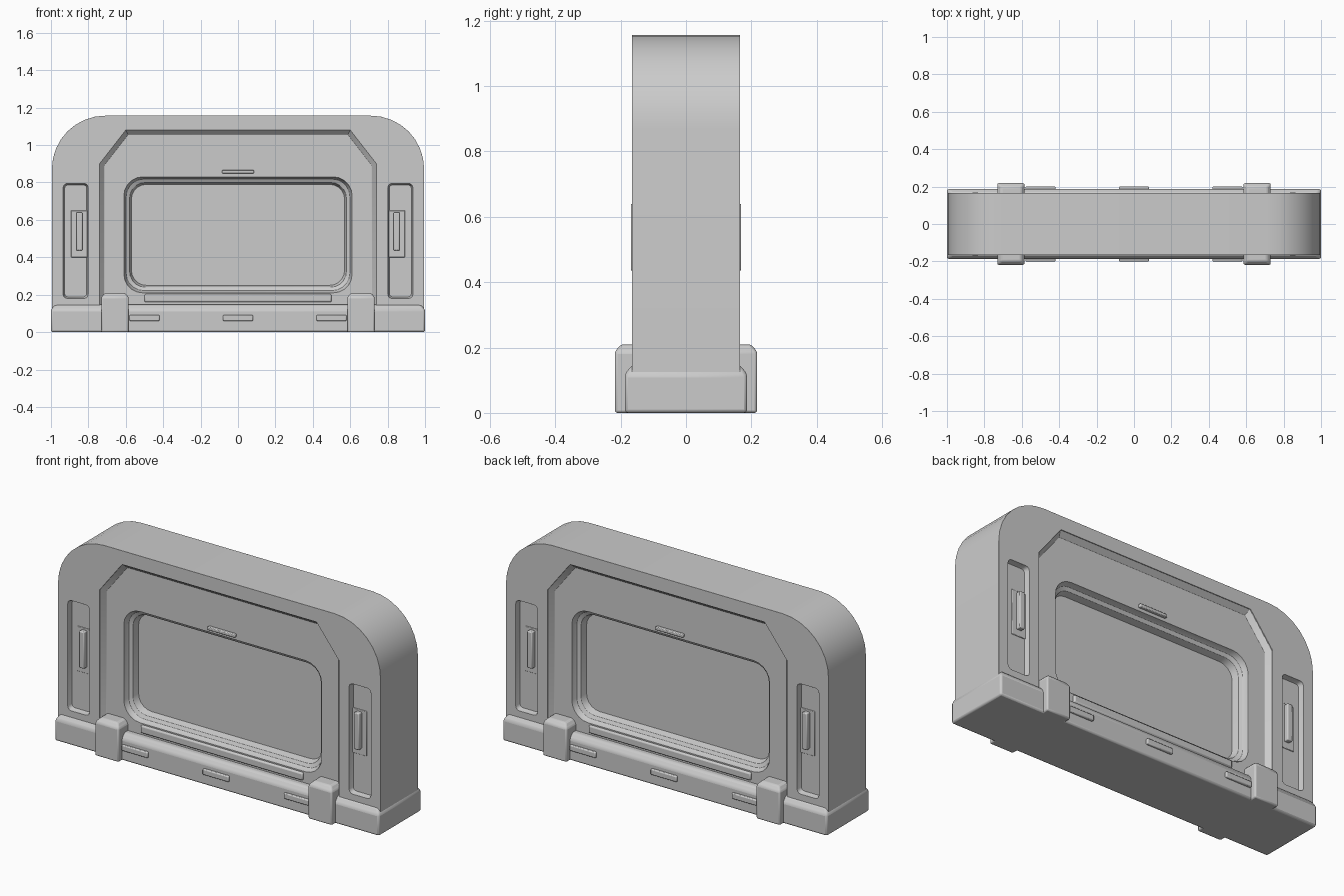
import bpy, bmesh, math

if "Cube" in bpy.data.objects:
    bpy.data.objects.remove(bpy.data.objects["Cube"])


def loft(name, rings, bevel=0.0, segments=2):
    """Closed solid skinned through rings that share a point count."""
    bm = bmesh.new()
    vs = [[bm.verts.new(p) for p in ring] for ring in rings]
    n = len(vs[0])
    for a, b in zip(vs, vs[1:]):
        for i in range(n):
            bm.faces.new((a[i], a[(i + 1) % n], b[(i + 1) % n], b[i]))
    bm.faces.new(vs[0])
    bm.faces.new(vs[-1])
    bmesh.ops.recalc_face_normals(bm, faces=bm.faces)
    me = bpy.data.meshes.new(name)
    bm.to_mesh(me)
    bm.free()
    ob = bpy.data.objects.new(name, me)
    bpy.context.collection.objects.link(ob)
    if bevel:
        add_bevel(ob, bevel, segments)
    return ob


def add_bevel(ob, width, segments=2):
    m = ob.modifiers.new("bevel", 'BEVEL')
    m.width, m.segments = width, segments
    m.limit_method, m.angle_limit = 'ANGLE', math.radians(35)


def at_y(profile, y):
    return [(x, y, z) for x, z in profile]


def rounded(x0, x1, z0, z1, r, seg=5):
    pts = []
    for cx, cz, a0 in ((x1 - r, z1 - r, 0), (x0 + r, z1 - r, 90),
                       (x0 + r, z0 + r, 180), (x1 - r, z0 + r, 270)):
        for i in range(seg + 1):
            a = math.radians(a0 + 90 * i / seg)
            pts.append((cx + r * math.cos(a), cz + r * math.sin(a)))
    return pts


def box(name, x0, x1, y0, y1, z0, z1, bevel=0.005):
    rect = [(x0, z0), (x1, z0), (x1, z1), (x0, z1)]
    return loft(name, [at_y(rect, y0), at_y(rect, y1)], bevel)


def block(name, x0, x1, y, z1, inset, drop, bevel):
    """Block standing on the ground with a chamfered top."""
    def ring(d, z):
        return [(x0 + d, -y + d, z), (x1 - d, -y + d, z), (x1 - d, y - d, z), (x0 + d, y - d, z)]
    return loft(name, [ring(0, 0), ring(0, z1 - drop), ring(inset, z1)], bevel)


def arch(w, top, r, seg=8):
    pts = [(-w, 0.01), (w, 0.01)]
    for a0, cx in ((0, w - r), (90, r - w)):
        for i in range(seg + 1):
            a = math.radians(a0 + 90 * i / seg)
            pts.append((cx + r * math.cos(a), top - r + r * math.sin(a)))
    return pts


def panel(d):
    half = [(0.74 - d, 0.05), (0.74 - d, 0.90 - 0.35 * d), (0.60 - 0.5 * d, 1.08 - d)]
    return half + [(-x, z) for x, z in reversed(half)]


def window(d):
    return rounded(-0.61 + d, 0.61 - d, 0.21 + d, 0.83 - d, 0.10 - d * 0.5)


def pocket(side, d):
    c = side * 0.868
    return rounded(c - 0.067 + d, c + 0.067 - d, 0.18 + d, 0.795 - d, 0.022 - d * 0.5, 3)


# Main arched body
body = loft("arched_body", [at_y(arch(0.995, 1.157, 0.285), y) for y in (-0.165, 0.165)])

# Recesses cut into both faces
for s in (-1, 1):
    cuts = [[(0.30, panel(0)), (0.16, panel(0)), (0.135, panel(0.025))],
            [(0.30, window(0)), (0.134, window(0)), (0.108, window(0.012)),
             (0.098, window(0.03)), (0.062, window(0.04))]]
    for side in (-1, 1):
        cuts.append([(0.30, pocket(side, 0)), (0.164, pocket(side, 0)), (0.138, pocket(side, 0.008))])
    for c in cuts:
        cutter = loft("recess_cutter", [at_y(p, s * y) for y, p in c])
        cutter.hide_render = True
        m = body.modifiers.new("cut", 'BOOLEAN')
        m.operation, m.solver, m.object = 'DIFFERENCE', 'EXACT', cutter
        bpy.context.view_layer.objects.active = body
        bpy.ops.object.modifier_apply(modifier=m.name)
        bpy.data.objects.remove(cutter)
add_bevel(body, 0.006)

# Base plinth and the clamps wrapped around it
block("base_plinth", -1.0, 1.0, 0.187, 0.147, 0.022, 0.028, 0.010)
for side in (-1, 1):
    c = side * 0.658
    block("base_clamp", c - 0.073, c + 0.073, 0.218, 0.21, 0.02, 0.022, 0.008)

# Details repeated on the front and back
for s in (-1, 1):
    for x in (-0.5, 0.0, 0.5):
        box("base_bar", x - 0.08, x + 0.08, s * 0.17, s * 0.2, 0.06, 0.092)
    box("upper_bar", -0.085, 0.085, s * 0.12, s * 0.152, 0.848, 0.866, 0.004)
    box("window_sill", -0.5, 0.5, s * 0.10, s * 0.148, 0.16, 0.203, 0.008)
    for side in (-1, 1):
        c = side * 0.848
        box("latch_plate", c - 0.045, c + 0.045, s * 0.12, s * 0.143, 0.40, 0.65, 0.003)
        box("latch_lever", c - 0.016, c + 0.016, s * 0.12, s * 0.169, 0.435, 0.64, 0.005)

# Smooth shading with crisp edges
for ob in bpy.context.collection.objects:
    ob.select_set(True)
bpy.context.view_layer.objects.active = body
bpy.ops.object.shade_smooth_by_angle(angle=math.radians(30))
